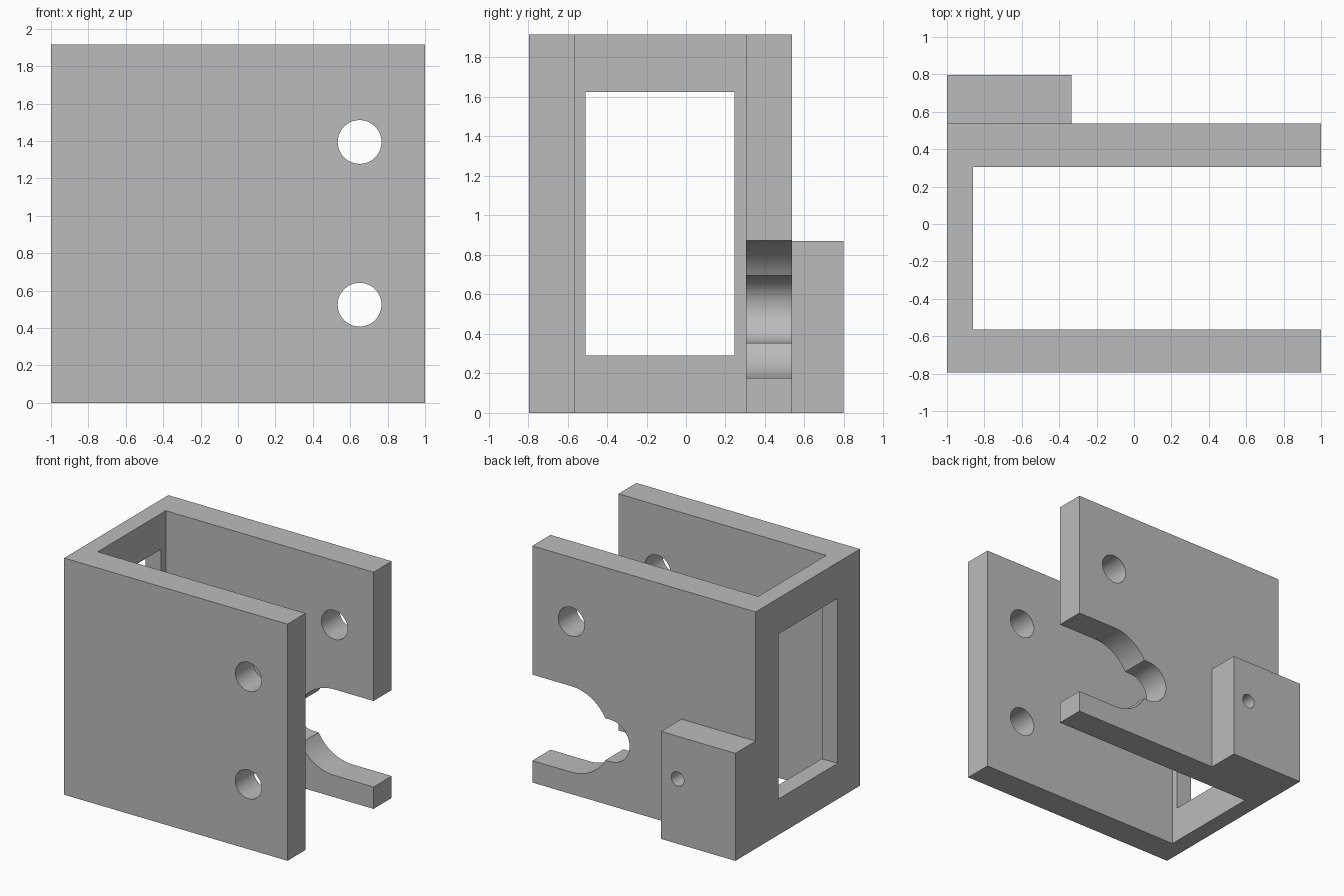
import bpy, bmesh
from math import pi, sin, cos, sqrt, asin, radians
from mathutils import Vector

cube = bpy.data.objects.get("Cube")
if cube:
    bpy.data.objects.remove(cube, do_unlink=True)

grey = bpy.data.materials.new("plain grey")
grey.use_nodes = True
colour = (0.5, 0.5, 0.5, 1)
grey.diffuse_color = colour
grey.node_tree.nodes["Principled BSDF"].inputs["Base Color"].default_value = colour


def prism(name, points, offset):
    """Extrude a closed 3D outline by an offset vector."""
    bm = bmesh.new()
    face = bm.faces.new([bm.verts.new(p) for p in points])
    ext = bmesh.ops.extrude_face_region(bm, geom=[face])
    verts = [g for g in ext["geom"] if isinstance(g, bmesh.types.BMVert)]
    bmesh.ops.translate(bm, verts=verts, vec=Vector(offset))
    bmesh.ops.recalc_face_normals(bm, faces=bm.faces)
    mesh = bpy.data.meshes.new(name)
    bm.to_mesh(mesh)
    bm.free()
    mesh.materials.append(grey)
    obj = bpy.data.objects.new(name, mesh)
    bpy.context.collection.objects.link(obj)
    return obj


def box(name, x0, x1, y0, y1, z0, z1):
    outline = [(x0, y0, z0), (x1, y0, z0), (x1, y1, z0), (x0, y1, z0)]
    return prism(name, outline, (0, 0, z1 - z0))


def arc(cx, cz, r, start, end, steps):
    return [(cx + r * cos(start + (end - start) * i / steps),
             cz + r * sin(start + (end - start) * i / steps))
            for i in range(steps + 1)]


def cut_along_y(name, outline, y0, y1):
    return prism(name, [(x, y0, z) for x, z in outline], (0, y1 - y0, 0))


def combine(target, tool, operation):
    """Apply a boolean, then remove the tool object."""
    tool.hide_render = True
    bpy.context.view_layer.objects.active = target
    mod = target.modifiers.new(operation.lower(), "BOOLEAN")
    mod.operation = operation
    mod.solver = "EXACT"
    mod.object = tool
    bpy.ops.object.modifier_apply(modifier=mod.name)
    bpy.data.objects.remove(tool, do_unlink=True)


HEIGHT = 1.915
FRONT, FRONT_IN, BACK_IN, BACK = -0.795, -0.565, 0.305, 0.537
HOLE_X, SLOT_Z = 0.65, 0.525

# U-shaped channel, open to the model's left
channel = [(-1, FRONT), (1, FRONT), (1, FRONT_IN), (-0.86, FRONT_IN),
           (-0.86, BACK_IN), (1, BACK_IN), (1, BACK), (-1, BACK)]
body = prism("bracket_body", [(x, y, 0) for x, y in channel], (0, 0, HEIGHT))

# Mounting block on the back
combine(body, box("mounting_block", -1, -0.335, BACK - 0.1, 0.797, 0, 0.87), "UNION")

# Window in the side wall
combine(body, box("window_cutter", -1.1, -0.8, -0.51, 0.245, 0.29, 1.625), "DIFFERENCE")

# Bolt holes through the plates, and a small hole through the block
for x, z, r in ((HOLE_X, 1.395, 0.117), (HOLE_X, SLOT_Z, 0.117), (-0.483, SLOT_Z, 0.057)):
    y0 = -1 if x > 0 else 0
    circle = arc(x, z, r, 0, 2 * pi, 48)[:-1]
    combine(body, cut_along_y("hole_cutter", circle, y0, 1), "DIFFERENCE")

# Keyhole slot in the back plate: a wide round slot with a narrow round end
WIDE, NARROW = 0.348, 0.17
corner = pi - asin(NARROW / WIDE)
upper = arc(HOLE_X, SLOT_Z, WIDE, pi / 2, corner, 16)
tip = arc(0.3, SLOT_Z, NARROW, pi / 2, 3 * pi / 2, 32)
lower = arc(HOLE_X, SLOT_Z, WIDE, 2 * pi - corner, 3 * pi / 2, 16)
slot = [(1.1, SLOT_Z + WIDE)] + upper + tip + lower + [(1.1, SLOT_Z - WIDE)]
combine(body, cut_along_y("slot_cutter", slot, 0.1, 0.7), "DIFFERENCE")

# Smooth hole walls, sharp corners
bpy.ops.object.select_all(action="DESELECT")
body.select_set(True)
bpy.context.view_layer.objects.active = body
bpy.ops.object.shade_smooth_by_angle(angle=radians(30))
